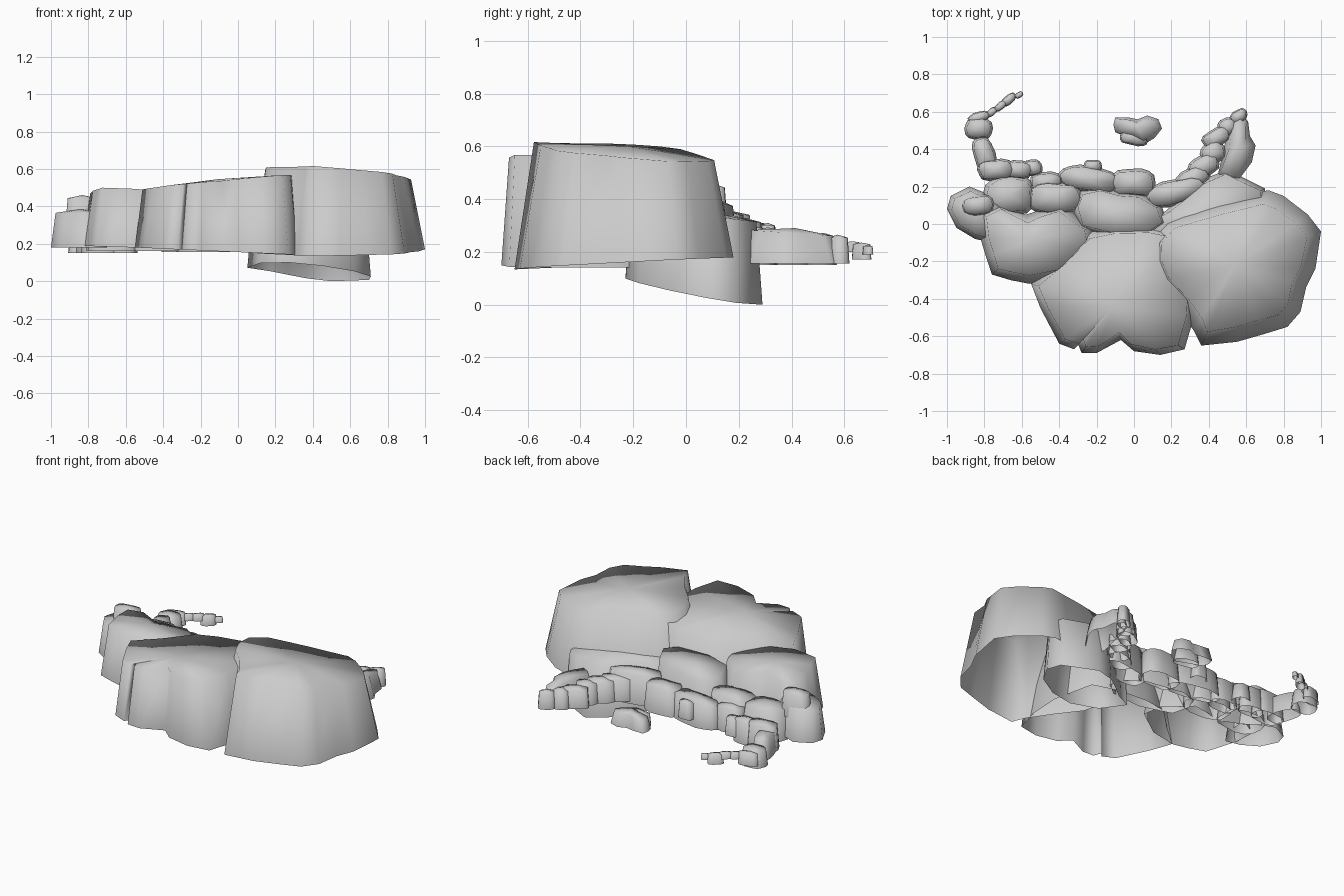
import bpy, bmesh, math, random
from mathutils import Vector

random.seed(4)
stone = bpy.data.materials.new("grey stone")
stone.diffuse_color = (0.6, 0.6, 0.6, 1)


def shell(name, outline, base, top, inset, base_slope=(0, 0), top_slope=(0, 0), dome=0.02):
    """Open-bottomed boulder: leaning walls up to a rim, then a low cap, smoothly shaded."""
    pts = [Vector(p) for p in outline]
    c = sum(pts, Vector((0, 0))) / len(pts)
    bm = bmesh.new()
    rings = [[], []]
    for p in pts:
        for k in range(2):
            q = p + (c - p).normalized() * inset * k
            o = q - c
            zb = base + o.x * base_slope[0] + o.y * base_slope[1]
            zt = top - dome + o.x * top_slope[0] + o.y * top_slope[1]
            rings[k].append(bm.verts.new((q.x, q.y, zt if k else zb)))
    n = len(pts)
    a, b = rings
    peak = bm.verts.new((c.x, c.y, top))
    for i in range(n):
        j = (i + 1) % n
        bm.faces.new((a[i], a[j], b[j], b[i]))
        bm.faces.new((b[i], b[j], peak))
    bmesh.ops.recalc_face_normals(bm, faces=bm.faces)
    if sum(f.normal.z * f.calc_area() for f in bm.faces) < 0:
        bmesh.ops.reverse_faces(bm, faces=bm.faces)
    me = bpy.data.meshes.new(name)
    bm.to_mesh(me)
    bm.free()
    me.materials.append(stone)
    ob = bpy.data.objects.new(name, me)
    bpy.context.collection.objects.link(ob)
    bpy.context.view_layer.objects.active = ob
    ob.select_set(True)
    bpy.ops.object.shade_smooth_by_angle(angle=math.radians(110))
    ob.select_set(False)


def pebble(name, x, y, rx, ry, base, top, turn=0, n=14):
    """Small irregular boulder with a rounded-box outline."""
    t = math.radians(turn)
    pts = []
    for i in range(n):
        a = math.tau * i / n
        r = random.uniform(0.93, 1.06)
        ca, sa = math.cos(a), math.sin(a)
        u = rx * r * math.copysign(abs(ca) ** 0.75, ca)
        v = ry * r * math.copysign(abs(sa) ** 0.75, sa)
        pts.append((x + u * math.cos(t) - v * math.sin(t), y + u * math.sin(t) + v * math.cos(t)))
    shell(name, pts, base, top, min(rx, ry) * 0.2, dome=(top - base) * 0.1)


# main boulders
shell("right_boulder",
      [(0.32, -0.57), (0.36, -0.65), (0.55, -0.63), (0.69, -0.59), (0.82, -0.55), (0.89, -0.47),
       (0.92, -0.34), (0.97, -0.24), (1.0, -0.04), (0.93, 0.05), (0.80, 0.15), (0.72, 0.18),
       (0.6, 0.16), (0.45, 0.13), (0.3, 0.08), (0.15, 0.02), (0.07, -0.08), (0.07, -0.2),
       (0.11, -0.31), (0.22, -0.44)],
      0.157, 0.6, 0.08, (0.01, 0.05), (-0.07, -0.07), 0.02)
shell("middle_boulder",
      [(-0.55, -0.32), (-0.5, -0.45), (-0.4, -0.64), (-0.32, -0.67), (-0.3, -0.64), (-0.28, -0.69),
       (-0.2, -0.69), (-0.07, -0.62), (0.0, -0.68), (0.14, -0.70), (0.27, -0.67), (0.32, -0.5),
       (0.33, -0.3), (0.27, -0.05), (0.1, -0.01), (-0.1, -0.01), (-0.25, -0.04), (-0.4, -0.19)],
      0.16, 0.545, 0.04, (-0.045, 0), (0.09, -0.03), 0.015)
shell("left_boulder",
      [(-0.76, -0.27), (-0.66, -0.3), (-0.56, -0.32), (-0.38, -0.28), (-0.2, -0.15), (-0.22, -0.02),
       (-0.31, 0.05), (-0.37, 0.1), (-0.48, 0.08), (-0.58, 0.05), (-0.74, 0.11), (-0.83, 0.06),
       (-0.82, -0.08), (-0.79, -0.18)],
      0.18, 0.49, 0.045, (-0.03, 0), (-0.06, -0.12))
shell("lower_boulder",
      [(0.05, 0.0), (0.12, -0.17), (0.28, -0.23), (0.45, -0.18), (0.62, -0.06), (0.71, 0.08),
       (0.7, 0.19), (0.6, 0.24), (0.5, 0.29), (0.37, 0.24), (0.26, 0.15), (0.17, 0.07)],
      0.045, 0.36, 0.025, (-0.05, -0.17), (0, -0.12))

# rear ledge and left end
shell("rear_ledge",
      [(-0.33, 0.09), (-0.3, 0.17), (-0.2, 0.2), (-0.07, 0.18), (0.05, 0.16), (0.15, 0.09),
       (0.18, 0.0), (0.1, -0.06), (-0.1, -0.08), (-0.3, -0.02)],
      0.155, 0.42, 0.03, (0, 0), (0, -0.25))
shell("left_end_boulder",
      [(-0.76, -0.1), (-0.85, -0.08), (-0.95, -0.02), (-1.0, 0.08), (-0.98, 0.15), (-0.88, 0.2),
       (-0.78, 0.16), (-0.7, 0.1), (-0.7, 0.0)],
      0.18, 0.385, 0.025)
pebble("left_knob", -0.83, 0.1, 0.09, 0.06, 0.3, 0.46, 5)
pebble("left_rear_shelf", -0.67, 0.15, 0.14, 0.11, 0.16, 0.36)
pebble("low_shelf", -0.42, 0.14, 0.15, 0.09, 0.16, 0.36)
pebble("rear_block", -0.24, 0.24, 0.17, 0.07, 0.155, 0.32, -8)
pebble("rear_block_top", -0.22, 0.31, 0.05, 0.035, 0.2, 0.31)
pebble("rear_middle_block", 0.0, 0.22, 0.12, 0.08, 0.155, 0.33)
pebble("rear_gap_block", -0.47, 0.22, 0.09, 0.06, 0.16, 0.32)
pebble("rear_right_block", 0.22, 0.17, 0.17, 0.07, 0.14, 0.34, 15)

# right arm
shell("right_arm_ridge",
      [(0.45, 0.27), (0.48, 0.4), (0.5, 0.5), (0.53, 0.57), (0.57, 0.59), (0.61, 0.55),
       (0.62, 0.47), (0.65, 0.42), (0.63, 0.33), (0.57, 0.25), (0.52, 0.21)],
      0.155, 0.29, 0.03, (0, 0), (0, -0.07))
for i, (x, y, rx, ry) in enumerate([
        (0.31, 0.24, 0.1, 0.06), (0.37, 0.31, 0.09, 0.06), (0.42, 0.38, 0.07, 0.06),
        (0.44, 0.46, 0.08, 0.05), (0.5, 0.52, 0.05, 0.05), (0.56, 0.575, 0.05, 0.035)]):
    pebble(f"right_arm_stone_{i}", x, y, rx, ry, 0.155, 0.3 - 0.007 * i, 30)

# left arm, shrinking toward a curled tip
for i, (x, y, rx, ry, base, top, turn) in enumerate([
        (-0.74, 0.29, 0.1, 0.06, 0.15, 0.31, 0), (-0.62, 0.29, 0.08, 0.05, 0.15, 0.3, 0),
        (-0.54, 0.3, 0.05, 0.045, 0.18, 0.29, 0), (-0.8, 0.37, 0.06, 0.1, 0.15, 0.28, 15),
        (-0.83, 0.51, 0.075, 0.06, 0.15, 0.26, 0), (-0.83, 0.57, 0.06, 0.03, 0.17, 0.25, 20),
        (-0.76, 0.6, 0.03, 0.02, 0.2, 0.24, 40), (-0.715, 0.63, 0.035, 0.02, 0.2, 0.24, 40),
        (-0.67, 0.665, 0.045, 0.025, 0.17, 0.235, 40), (-0.615, 0.69, 0.025, 0.015, 0.19, 0.225, 30)]):
    pebble(f"left_arm_stone_{i}", x, y, rx, ry, base, top, turn)

# detached stones behind
shell("islet",
      [(-0.11, 0.53), (-0.1, 0.57), (-0.03, 0.57), (0.02, 0.56), (0.07, 0.58), (0.13, 0.56),
       (0.15, 0.51), (0.11, 0.46), (0.06, 0.43), (-0.02, 0.46), (-0.1, 0.49)],
      0.165, 0.26, 0.02)
pebble("islet_foot", 0.0, 0.46, 0.08, 0.04, 0.16, 0.24, -10)
